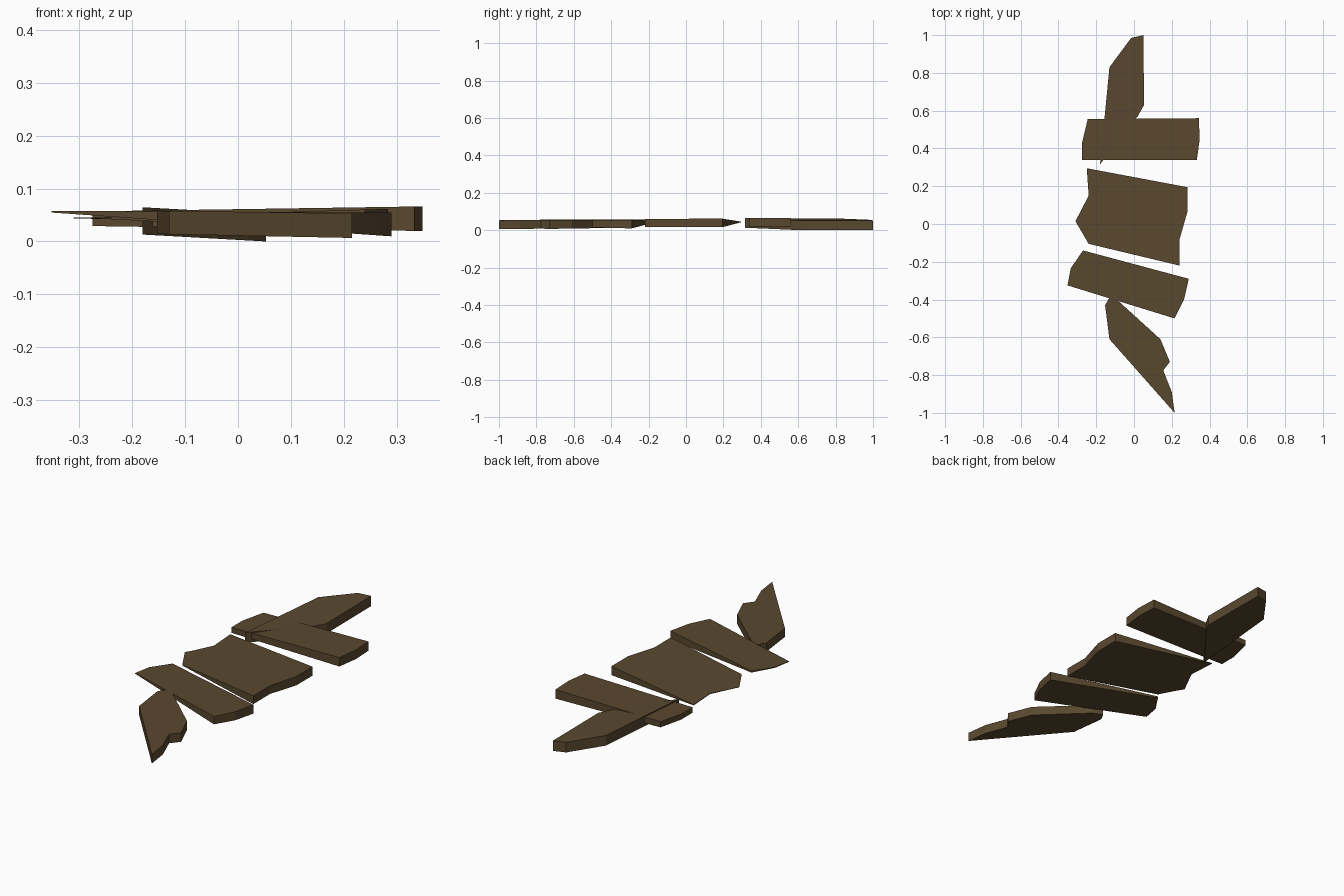
import bpy, bmesh

if "Cube" in bpy.data.objects:
    bpy.data.objects.remove(bpy.data.objects["Cube"])

wood = bpy.data.materials.new("dark_brown_wood")
wood.diffuse_color = (0.1, 0.065, 0.028, 1)
wood.use_nodes = True
wood.node_tree.nodes["Principled BSDF"].inputs["Base Color"].default_value = wood.diffuse_color


def plank(name, outline, top, bottom):
    """Broken board: outline in plan, top and bottom as (height, slope along x)."""
    bm = bmesh.new()
    hi = [bm.verts.new((x, y, top[0] + top[1] * x)) for x, y in outline]
    lo = [bm.verts.new((x, y, bottom[0] + bottom[1] * x)) for x, y in outline]
    bm.faces.new(hi)
    bm.faces.new(lo[::-1])
    n = len(outline)
    for i in range(n):
        j = (i + 1) % n
        bm.faces.new((hi[i], lo[i], lo[j], hi[j]))
    bmesh.ops.recalc_face_normals(bm, faces=bm.faces)
    me = bpy.data.meshes.new(name)
    bm.to_mesh(me)
    bm.free()
    me.materials.append(wood)
    bpy.context.collection.objects.link(bpy.data.objects.new(name, me))


# long splintered board at the back, lying through the cross board
plank("back_splinter_board",
      [(-.18, .315), (-.10, .42), (.02, .57), (.053, .63), (.05, 1.0),
       (-.015, .985), (-.13, .83)], (.0545, -.056), (.003, -.056))

# cross board at the back
plank("back_cross_board",
      [(-.275, .34), (.333, .34), (.348, .45), (.343, .56), (-.245, .555),
       (-.275, .43)], (.061, .015), (.025, -.015))

# wide board in the middle, thinning to the left
plank("middle_wide_board",
      [(-.25, .295), (-.24, .15), (-.31, .015), (-.24, -.105), (.24, -.22),
       (.24, -.085), (.283, .065), (.283, .195)], (.053, .03), (.03, -.05))

# narrow board, thinning to the left
plank("front_cross_board",
      [(-.27, -.14), (-.335, -.235), (-.352, -.325), (.215, -.5),
       (.265, -.4), (.29, -.29)], (.056, -.005), (.03, -.07))

# pointed broken board at the front
plank("front_splinter_board",
      [(-.13, -.39), (-.153, -.43), (-.13, -.61), (.215, -1.0), (.2, -.89),
       (.155, -.775), (.19, -.73), (.14, -.61), (-.08, -.41)],
      (.056, -.014), (.011, -.02))
